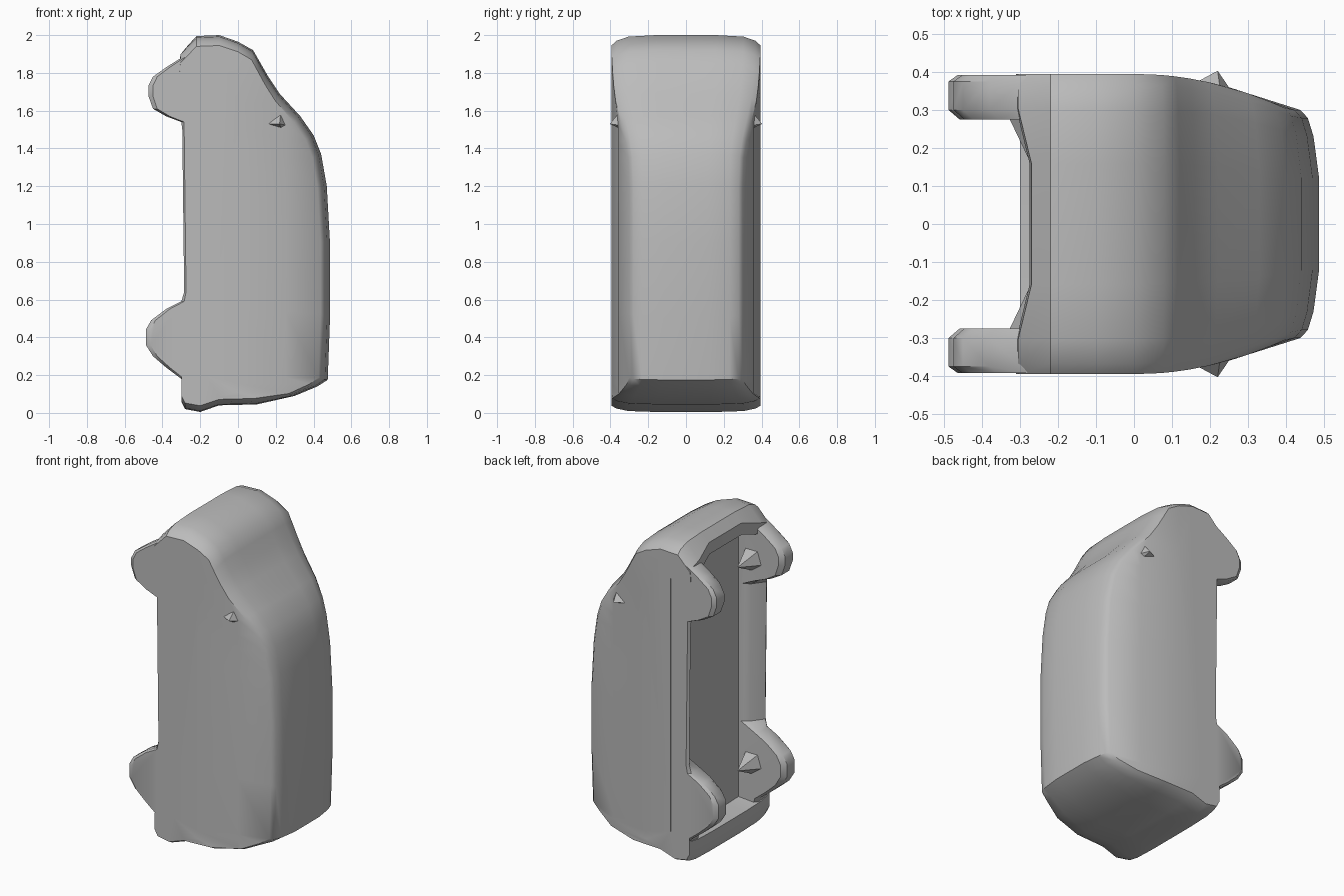
import bpy
import bmesh
import math
from mathutils import Vector

if "Cube" in bpy.data.objects:
    bpy.data.objects.remove(bpy.data.objects["Cube"], do_unlink=True)

GREY = (0.5, 0.5, 0.5, 1.0)
paint = bpy.data.materials.new("plain_grey")
paint.use_nodes = True
paint.diffuse_color = GREY
paint.node_tree.nodes["Principled BSDF"].inputs["Base Color"].default_value = GREY


def finish(name, bm, angle=35):
    """Turn a bmesh into a shaded object."""
    bmesh.ops.recalc_face_normals(bm, faces=bm.faces)
    mesh = bpy.data.meshes.new(name)
    bm.to_mesh(mesh)
    bm.free()
    obj = bpy.data.objects.new(name, mesh)
    bpy.context.collection.objects.link(obj)
    mesh.materials.append(paint)
    bpy.ops.object.select_all(action="DESELECT")
    obj.select_set(True)
    bpy.context.view_layer.objects.active = obj
    bpy.ops.object.shade_smooth_by_angle(angle=math.radians(angle))
    return obj


def loft(name, rings):
    """Skin a list of equal-length rings and close both ends."""
    bm = bmesh.new()
    rows = [[bm.verts.new(p) for p in ring] for ring in rings]
    for a, b in zip(rows, rows[1:]):
        for i in range(len(a)):
            j = (i + 1) % len(a)
            bm.faces.new((a[i], a[j], b[j], b[i]))
    ends = [bm.faces.new(rows[0]), bm.faces.new(rows[-1])]
    bm.normal_update()
    bmesh.ops.triangulate(bm, faces=ends, ngon_method="EAR_CLIP")
    return finish(name, bm)


# Main shell: long side profile (x, z) with a recessed floor
body = [(-.265, 1.88), (-.26, 1.95), (-.22, 1.995), (-.1, 2), (0, 1.965),
        (.08, 1.92), (.12, 1.85), (.16, 1.78), (.22, 1.69), (.33, 1.57),
        (.4, 1.47), (.44, 1.37), (.47, 1.2), (.487, .9), (.487, .5),
        (.475, .175), (.42, .14), (.3, .09), (.1, .045), (-.1, .04),
        (-.2, .005), (-.28, .02), (-.3, .06), (-.3, .15), (-.17, .16), (-.17, 1.85)]

# Fraction of the half width, roof drop, limit towards the roof, end rounding
layers = [(.4, 0, 1, 0), (.77, .015, 1, .008), (.93, .03, 1, .03),
          (1, .05, 1, .055), (1, .05, .28, .07), (1, .05, 0, .08)]


def half_width(x):
    """The sides curve in towards the roof."""
    return max(.3, .395 - .46 * max(0, x) ** 2)


def body_ring(side, layer):
    part, drop, cap, rounding = layer
    ring = []
    for x, z in body:
        # The lower end is rounded less, least of all near the roof
        amount = 1 if z > .2 else .25 if x > .2 else .6
        z = 1 + (z - 1) * (1 - rounding * amount)
        x = min(x, cap)
        y = part * half_width(x)
        # The end panel curves out towards the wheels
        if x < -.25 and z > 1.75:
            flare = max(0, min(y, .3) - .12)
            x -= .25 * flare
            z -= .25 * flare
        x -= drop * max(0, x) / .49
        ring.append((x, side * y, z))
    return ring


loft("body_shell", [body_ring(-1, l) for l in reversed(layers)]
     + [body_ring(1, l) for l in layers])

# Side skirts with both wheel bulges
skirt = [(-.08, .1), (-.27, .07), (-.3, .18), (-.38, .24), (-.45, .3),
         (-.488, .36), (-.488, .44), (-.46, .49), (-.38, .55), (-.3, .59),
         (-.285, .64), (-.295, 1.5), (-.3, 1.54), (-.38, 1.57), (-.45, 1.61),
         (-.475, 1.68), (-.475, 1.73), (-.45, 1.78), (-.38, 1.83), (-.3, 1.88),
         (-.24, 1.9), (-.08, 1.9)]

# Half width, depth scale at the wheels, sill drop between them
skirt_layers = [(.275, .94, .1), (.3, 1, .055), (.375, 1, 0), (.392, .95, .01)]


def skirt_ring(side, layer):
    y, squash, drop = layer
    return [(x + drop if .6 < z < 1.52 else x * squash, side * y, z)
            for x, z in skirt]


for side, word in ((1, "back"), (-1, "front")):
    loft(word + "_side_skirt", [skirt_ring(side, l) for l in skirt_layers])

    # Pointed axle stubs on the inner wheel faces
    for z, end in ((1.67, "upper"), (.4, "lower")):
        bm = bmesh.new()
        bmesh.ops.create_cone(bm, cap_ends=True, segments=5,
                              radius1=.08, radius2=.005, depth=.15)
        bmesh.ops.rotate(bm, verts=bm.verts, matrix=Vector((0, 0, 1))
                         .rotation_difference(Vector((0, -side, 0))).to_matrix())
        bmesh.ops.translate(bm, verts=bm.verts, vec=(-.26, side * .22, z))
        finish(word + "_" + end + "_axle_stub", bm, 20)

    # Small pointed door mirror
    bm = bmesh.new()
    corners = [(.14, .36, 1.53), (.27, .33, 1.52), (.23, .33, 1.62),
               (.23, .34, 1.5), (.22, .403, 1.53)]
    for x, y, z in corners:
        bm.verts.new((x, side * y, z))
    bmesh.ops.convex_hull(bm, input=bm.verts)
    finish(word + "_door_mirror", bm, 20)
